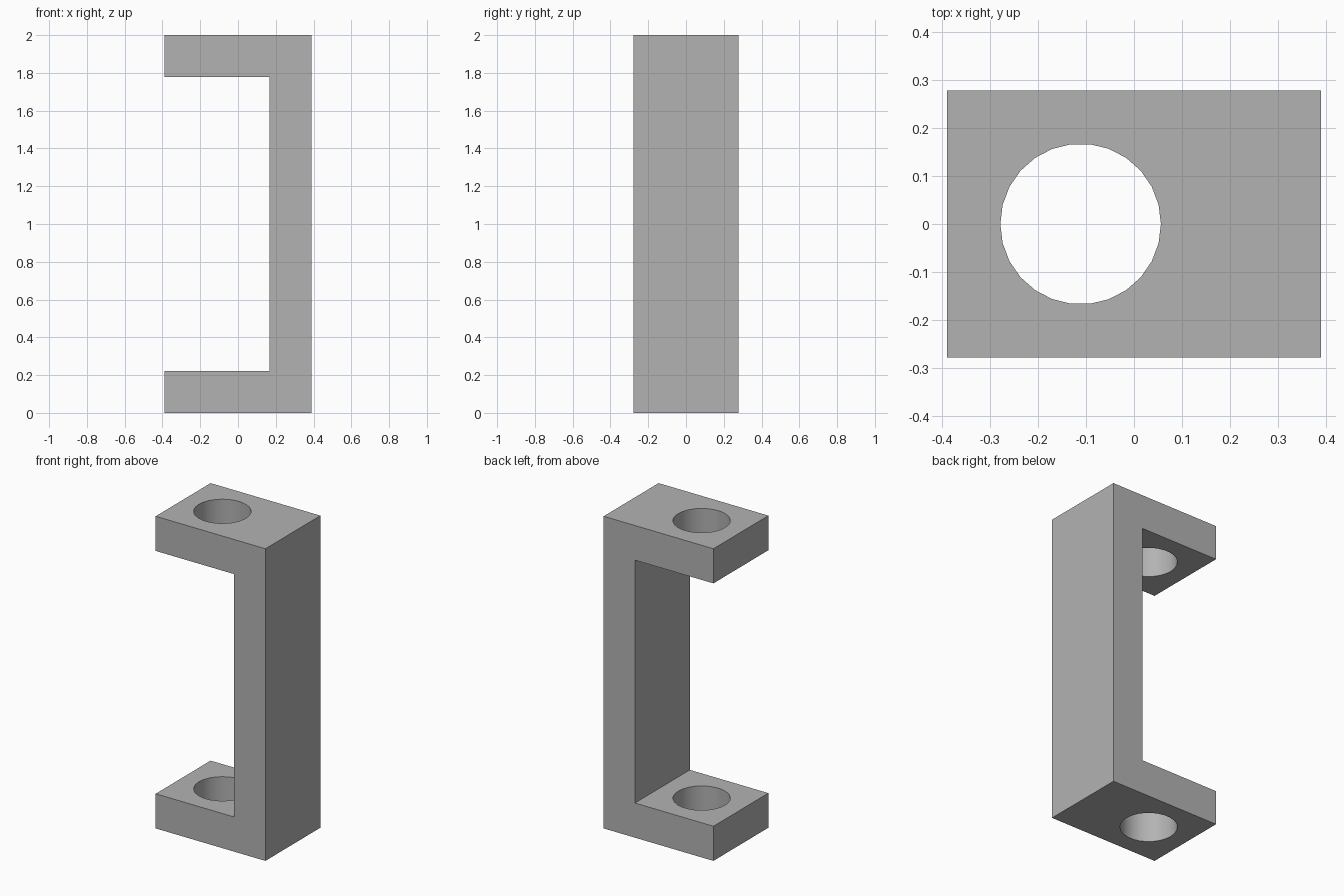
import bpy
import bmesh
import math

cube = bpy.data.objects.get("Cube")
if cube:
    bpy.data.objects.remove(cube)

WIDTH, DEPTH, HEIGHT = 0.778, 0.556, 2.0
THICK = 0.222
HOLE_X, HOLE_R, HOLE_SIDES = -0.111, 0.167, 26

grey = bpy.data.materials.new("plain grey")
grey.use_nodes = True
colour = (0.45, 0.45, 0.45, 1)
grey.diffuse_color = colour
grey.node_tree.nodes["Principled BSDF"].inputs["Base Color"].default_value = colour

# C-shaped bracket: side profile extruded through the depth
left, right = -WIDTH / 2, WIDTH / 2
inner, top = right - THICK, HEIGHT - THICK
profile = [(left, 0), (right, 0), (right, HEIGHT), (left, HEIGHT),
           (left, top), (inner, top), (inner, THICK), (left, THICK)]
bm = bmesh.new()
face = bm.faces.new([bm.verts.new((x, -DEPTH / 2, z)) for x, z in profile])
extruded = bmesh.ops.extrude_face_region(bm, geom=[face])["geom"]
bmesh.ops.translate(bm, vec=(0, DEPTH, 0),
                    verts=[v for v in extruded if isinstance(v, bmesh.types.BMVert)])
bmesh.ops.recalc_face_normals(bm, faces=bm.faces)
mesh = bpy.data.meshes.new("bracket")
bm.to_mesh(mesh)
bm.free()
mesh.materials.append(grey)
bracket = bpy.data.objects.new("bracket", mesh)
bpy.context.collection.objects.link(bracket)

# One long cutter bores the aligned holes in both arms
bpy.ops.mesh.primitive_cylinder_add(vertices=HOLE_SIDES, radius=HOLE_R, depth=HEIGHT * 1.2,
                                    location=(HOLE_X, 0, HEIGHT / 2),
                                    rotation=(0, 0, math.pi / 2))
cutter = bpy.context.object
cutter.name = "hole_cutter"
cutter.hide_render = True
cutter.data.materials.append(grey)
bore = bracket.modifiers.new("bore", "BOOLEAN")
bore.operation = "DIFFERENCE"
bore.solver = "EXACT"
bore.object = cutter

# Apply the bore, drop the cutter and smooth only the hole walls
bpy.ops.object.select_all(action="DESELECT")
bracket.select_set(True)
bpy.context.view_layer.objects.active = bracket
bpy.ops.object.modifier_apply(modifier=bore.name)
bpy.data.objects.remove(cutter)
bpy.ops.object.shade_smooth_by_angle(angle=math.radians(30))
